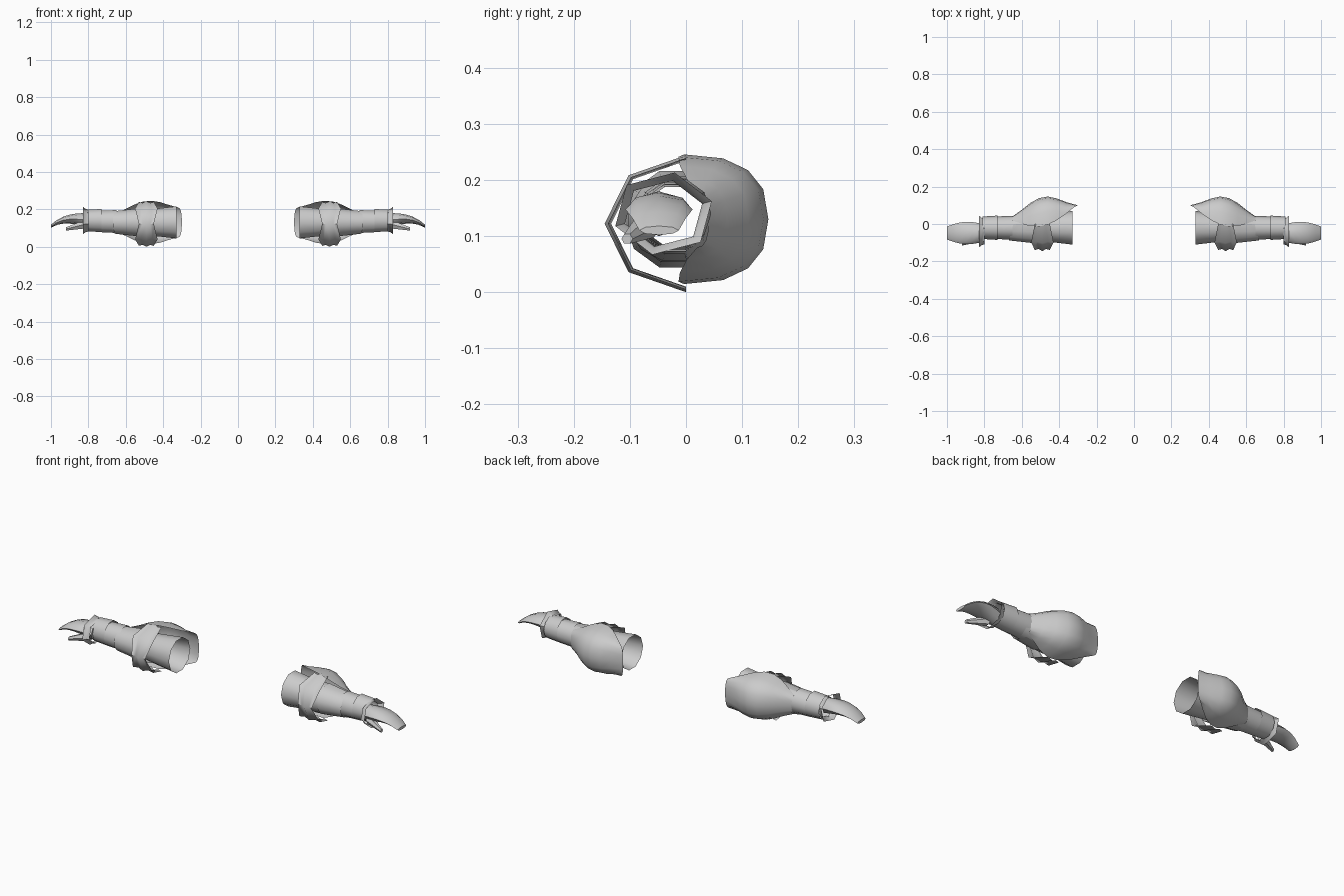
import bpy
import bmesh
import math

cube = bpy.data.objects.get("Cube")
if cube:
    bpy.data.objects.remove(cube, do_unlink=True)

SHADE = 0.6
COLOUR = (SHADE, SHADE, SHADE, 1)
grey = bpy.data.materials.new("plain grey")
grey.use_nodes = True
grey.diffuse_color = COLOUR
grey.node_tree.nodes["Principled BSDF"].inputs["Base Color"].default_value = COLOUR

# Axis of the arm
AXIS_Y = -0.02
AXIS_Z = 0.13


def mix(first, last, amount):
    return first + (last - first) * amount


def fractions(count):
    return [step / (count - 1) for step in range(count)]


def skin(name, rows, closed=False, caps=False):
    """Bridge rows of points into a surface, mirrored to both arms."""
    bm = bmesh.new()
    grid = [[bm.verts.new(point) for point in row] for row in rows]
    count = len(grid[0])
    for near, far in zip(grid, grid[1:]):
        for i in range(count if closed else count - 1):
            j = (i + 1) % count
            bm.faces.new((near[i], near[j], far[j], far[i]))
    if caps:
        bm.faces.new(reversed(grid[0]))
        bm.faces.new(grid[-1])
    bmesh.ops.recalc_face_normals(bm, faces=bm.faces)
    mesh = bpy.data.meshes.new(name)
    bm.to_mesh(mesh)
    bm.free()
    mesh.materials.append(grey)
    obj = bpy.data.objects.new(name, mesh)
    bpy.context.collection.objects.link(obj)
    bpy.ops.object.select_all(action="DESELECT")
    obj.select_set(True)
    bpy.context.view_layer.objects.active = obj
    bpy.ops.object.shade_smooth_by_angle(angle=math.radians(50))
    mirror = obj.modifiers.new("Mirror", "MIRROR")
    mirror.use_mirror_merge = False


def ring(x, y, z, depth, height, sides, turn=0):
    """Closed section across the arm, starting from the back."""
    points = []
    for side in range(sides):
        angle = math.tau * side / sides + turn
        points.append((x, y + depth * math.cos(angle), z + height * math.sin(angle)))
    return points


def sleeve(name, start, end, start_radius, end_radius, z=AXIS_Z):
    """Open tapering tube around the arm."""
    rows = []
    for t in fractions(3):
        radius = mix(start_radius, end_radius, t)
        rows.append(ring(mix(start, end, t), AXIS_Y, z, radius, radius, sides=10))
    skin(name, rows, closed=True)


def front_plate(name, start, end, start_radius, end_radius):
    """Curved plate over the front half of the arm, bowed along its length."""
    rows = []
    for t in fractions(4):
        row = []
        for around in fractions(8):
            angle = math.radians(mix(75, 285, around))
            radius = mix(start_radius, end_radius, t)
            bow = 0.02 * t * math.cos(angle)
            row.append((mix(start, end, t) - bow,
                        AXIS_Y + radius * math.cos(angle),
                        AXIS_Z + 0.9 * radius * math.sin(angle)))
        rows.append(row)
    skin(name, rows)


# Upper sleeve, forearm and wrist wraps
sleeve("upper_sleeve", 0.33, 0.5, 0.09, 0.07)
sleeve("forearm", 0.49, 0.67, 0.08, 0.06)
sleeve("inner_wrist_wrap", 0.65, 0.74, 0.064, 0.06, z=0.135)
sleeve("outer_wrist_wrap", 0.73, 0.81, 0.065, 0.06, z=0.14)

# Overlapping plates on the front of the forearm
front_plate("elbow_pad", 0.48, 0.55, 0.085, 0.08)
front_plate("forearm_plate", 0.54, 0.65, 0.085, 0.07)

# Flared pointed cuff
cuff = []
for t in fractions(3):
    size = mix(0.8, 1, t * t)
    cuff.append(ring(mix(0.8, 0.83, t), 2 * AXIS_Y, 0.14,
                     0.09 * size, 0.075 * size, sides=6, turn=0.3))
skin("cuff", cuff, closed=True)

# Elbow shell: bulges at the back and flares to a point at the inner end
shell = []
for t in fractions(8):
    wave = math.sin(math.pi * t)
    swell = wave ** 1.3
    edge = mix(0.09, 0.02, t) - 0.065 * wave
    back = mix(0.1, 0.04, t) + 0.075 * swell
    half = mix(0.085, 0.055, t) + 0.05 * swell
    flare = 0.02 * max(0, 1 - 5 * t)
    row = []
    for around in fractions(9):
        angle = math.pi * (0.5 - around)
        out = abs(math.cos(angle)) ** 0.8
        up = math.copysign(abs(math.sin(angle)) ** 0.8, math.sin(angle))
        row.append((mix(0.32, 0.65, t) - flare * out,
                    mix(edge, back, out), AXIS_Z + (half - 0.005) * up))
    shell.append(row)
skin("elbow_shell", shell)

# Ridged guard across the inside of the elbow, standing off the arm
guard = []
for t in fractions(5):
    angle = math.pi * (0.5 + t)
    half = 0.04 + 0.02 * abs(math.sin(2 * angle))
    row = []
    for step in range(-2, 3):
        size = 0.92 if step % 2 else 1 - 0.02 * abs(step)
        row.append((0.49 + half * step / 2,
                    0.145 * size * math.cos(angle),
                    0.122 + 0.122 * size * math.sin(angle)))
    guard.append(row)
skin("elbow_guard", guard)

# Hand with fingers drooping to the tip
hand = []
for t in fractions(7):
    width = mix(0.045, 0.035, t) + 0.02 * math.sin(math.pi * t)
    hand.append(ring(mix(0.8, 1, t), -0.048, 0.14 + 0.03 * t - 0.06 * t ** 3,
                     width, mix(0.04, 0.008, t), sides=8))
skin("hand", hand, closed=True, caps=True)

# Thumb
thumb = []
for t in fractions(4):
    radius = mix(0.026, 0.01, t)
    thumb.append(ring(mix(0.82, 0.92, t), mix(-0.07, -0.105, t),
                      mix(0.12, 0.095, t), radius, radius, sides=6))
skin("thumb", thumb, closed=True, caps=True)
